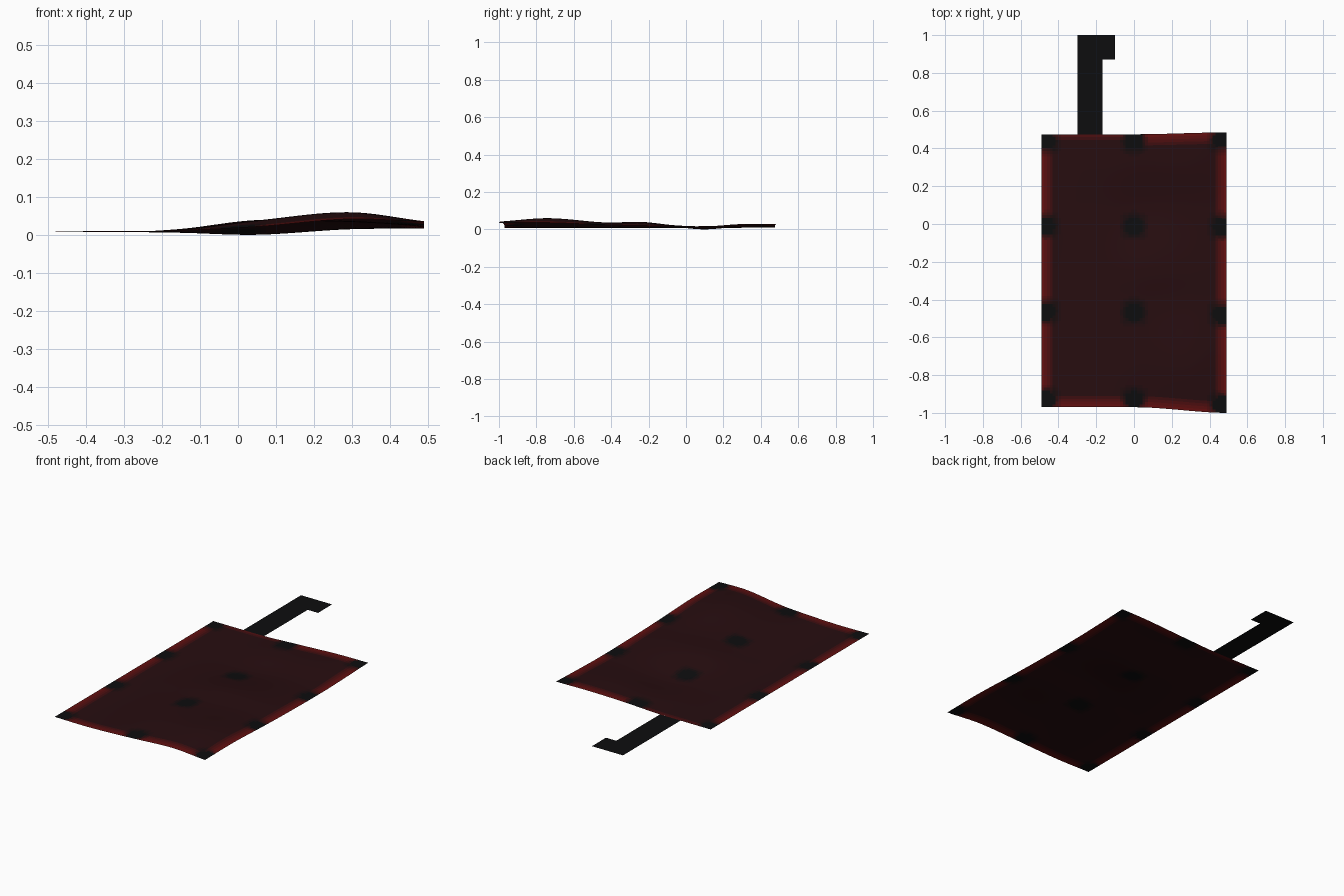
import bpy, bmesh

if "Cube" in bpy.data.objects:
    bpy.data.objects.remove(bpy.data.objects["Cube"])

# Control heights of the rumpled sheet (rows run front to back)
XS = [-0.49, -0.30, -0.15, 0.05, 0.29, 0.49]
YS = [-0.97, -0.72, -0.42, -0.22, 0.08, 0.30, 0.475]
HEIGHTS = [
    [.010, .008, .012, .022, .042, .035],
    [.010, .008, .015, .038, .060, .036],
    [.010, .008, .013, .034, .036, .025],
    [.010, .008, .016, .038, .034, .020],
    [.010, .008, .006, .001, .015, .017],
    [.010, .009, .010, .018, .029, .022],
    [.010, .010, .011, .020, .028, .028]]


def spline(ts, vs, t):
    """Smooth Hermite curve through the points (ts, vs)."""
    n = len(ts)
    i = max(k for k in range(n - 1) if k == 0 or ts[k] <= t)

    def slope(k):
        a, b = max(k - 1, 0), min(k + 1, n - 1)
        return (vs[b] - vs[a]) / (ts[b] - ts[a])
    h = ts[i + 1] - ts[i]
    u = (t - ts[i]) / h
    return ((2*u**3 - 3*u*u + 1) * vs[i] + (u**3 - 2*u*u + u) * h * slope(i)
            + (3*u*u - 2*u**3) * vs[i + 1] + (u**3 - u*u) * h * slope(i + 1))


def height(x, y):
    return max(0, spline(YS, [spline(XS, row, x) for row in HEIGHTS], y))


def smooth(a, b, t):
    t = min(1, max(0, (t - a) / (b - a)))
    return t * t * (3 - 2 * t)


def material(name, color):
    m = bpy.data.materials.new(name)
    m.diffuse_color = (*color, 1)
    m.use_nodes = True
    m.node_tree.nodes["Principled BSDF"].inputs["Base Color"].default_value = m.diffuse_color
    m.roughness = 0.9
    return m


def make_object(name, bm, mats):
    me = bpy.data.meshes.new(name)
    bm.to_mesh(me)
    bm.free()
    for m in mats:
        me.materials.append(m)
    ob = bpy.data.objects.new(name, me)
    bpy.context.collection.objects.link(ob)
    return ob


# Colours: dark red cloth, brighter rim, black spots, blended in steps
CLOTH, RIM, BLACK = (.020, .004, .005), (.13, .005, .005), (.004, .004, .0045)
STEPS = 4


def mix(a, b, t):
    return [p + (q - p) * t for p, q in zip(a, b)]


mats = [material(f"cloth_{r}_{s}", mix(mix(CLOTH, RIM, r / STEPS), BLACK, s / STEPS))
        for r in range(STEPS + 1) for s in range(STEPS + 1)]


def shade(x, y):
    side = 0.49 - abs(x)
    end = min(y + 0.97, 0.475 - y)
    if y > 0 and x < 0.05:
        end += 0.03                      # rim is fainter at the back left
    rim = max(0, 1 - min(side, end) / 0.06)
    d = min(max(abs(x - cx), abs(y - cy)) * .4 + ((x - cx)**2 + (y - cy)**2)**.5 * .6
            for cx in (-.465, 0, .465) for cy in (-.93, -.465, -.01, .44))
    spot = 1 - smooth(0.03, 0.095, d)
    return round(rim * STEPS) * (STEPS + 1) + round(spot * STEPS)


# Rumpled sheet
NX, NY = 66, 98
bm = bmesh.new()
grid = []
for j in range(NY + 1):
    v = j / NY
    row = []
    for i in range(NX + 1):
        x = -0.49 + 0.98 * i / NX
        y = -0.97 + 1.445 * v
        flare = smooth(0.0, 0.5, x)
        row.append(bm.verts.new((x, y - 0.03 * flare * (1 - v) + 0.01 * flare * v,
                                 height(x, y))))
    grid.append(row)
for j in range(NY):
    for i in range(NX):
        f = bm.faces.new((grid[j][i], grid[j][i + 1], grid[j + 1][i + 1], grid[j + 1][i]))
        f.smooth = True
        f.material_index = shade(-0.49 + 0.98 * (i + .5) / NX, -0.97 + 1.445 * (j + .5) / NY)
make_object("sheet", bm, mats)

# Flat hooked tab at the back
bm = bmesh.new()
outline = [(-.298, .475), (-.166, .475), (-.166, .872), (-.10, .872), (-.10, 1), (-.298, 1)]
bm.faces.new([bm.verts.new((x, y, .010)) for x, y in outline])
make_object("hooked_tab", bm, [material("tab_black", BLACK)])
